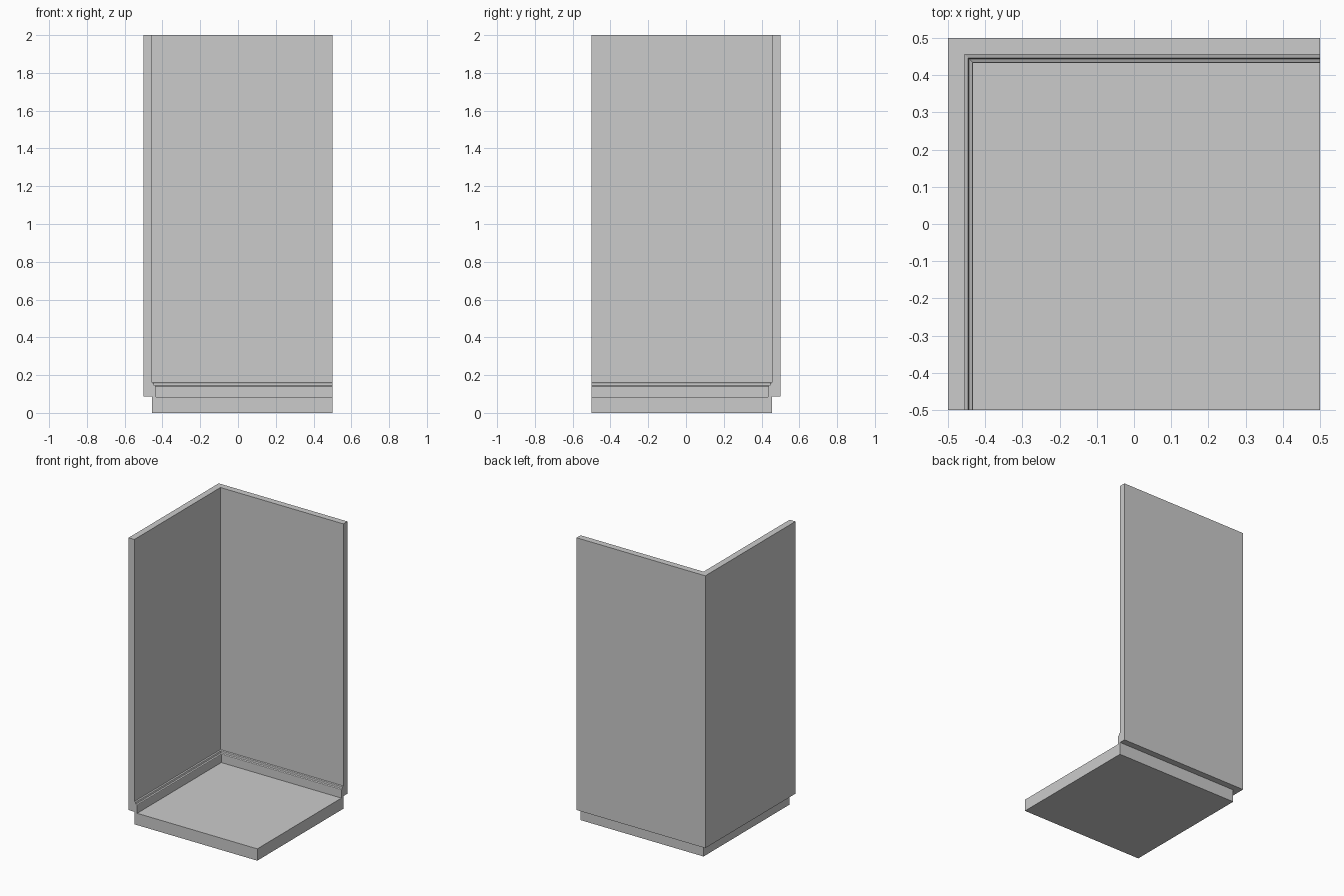
import bpy, bmesh

if "Cube" in bpy.data.objects:
    bpy.data.objects.remove(bpy.data.objects["Cube"])

INNER = 0.455    # distance from centre to the inner wall faces
END = 0.5        # open ends of the module


def sweep_corner(name, profile):
    """Sweep a closed (inset, z) profile along the mitred L-shaped wall line."""
    bm = bmesh.new()
    rings = []
    for station in range(3):
        ring = []
        for inset, z in profile:
            d = INNER - inset
            x, y = [(-d, -END), (-d, d), (END, d)][station]
            ring.append(bm.verts.new((x, y, z)))
        rings.append(ring)
    n = len(profile)
    for a, b in zip(rings, rings[1:]):
        for i in range(n):
            j = (i + 1) % n
            bm.faces.new((a[i], a[j], b[j], b[i]))
    bm.faces.new(rings[0])
    bm.faces.new(rings[-1])
    bmesh.ops.recalc_face_normals(bm, faces=bm.faces)
    mesh = bpy.data.meshes.new(name)
    bm.to_mesh(mesh)
    bm.free()
    obj = bpy.data.objects.new(name, mesh)
    bpy.context.collection.objects.link(obj)
    return obj


# Floor slab
bpy.ops.mesh.primitive_cube_add(size=1)
floor = bpy.context.object
floor.name = "floor_slab"
size = END + INNER
floor.scale = (size, size, 0.083)
floor.location = ((END - INNER) / 2, (INNER - END) / 2, 0.0415)
bpy.ops.object.transform_apply(location=True, rotation=False, scale=True)

# Left and back walls meeting in the corner
sweep_corner("corner_walls", [(INNER - END, 0.088), (0, 0.088), (0, 2.0), (INNER - END, 2.0)])

# Skirting board with a stepped, moulded top edge
sweep_corner("skirting_board", [
    (0, 0.083), (0.022, 0.083), (0.022, 0.138), (0.0205, 0.141),
    (0.012, 0.145), (0.0105, 0.148), (0.0105, 0.154), (0.009, 0.157), (0, 0.16),
])
